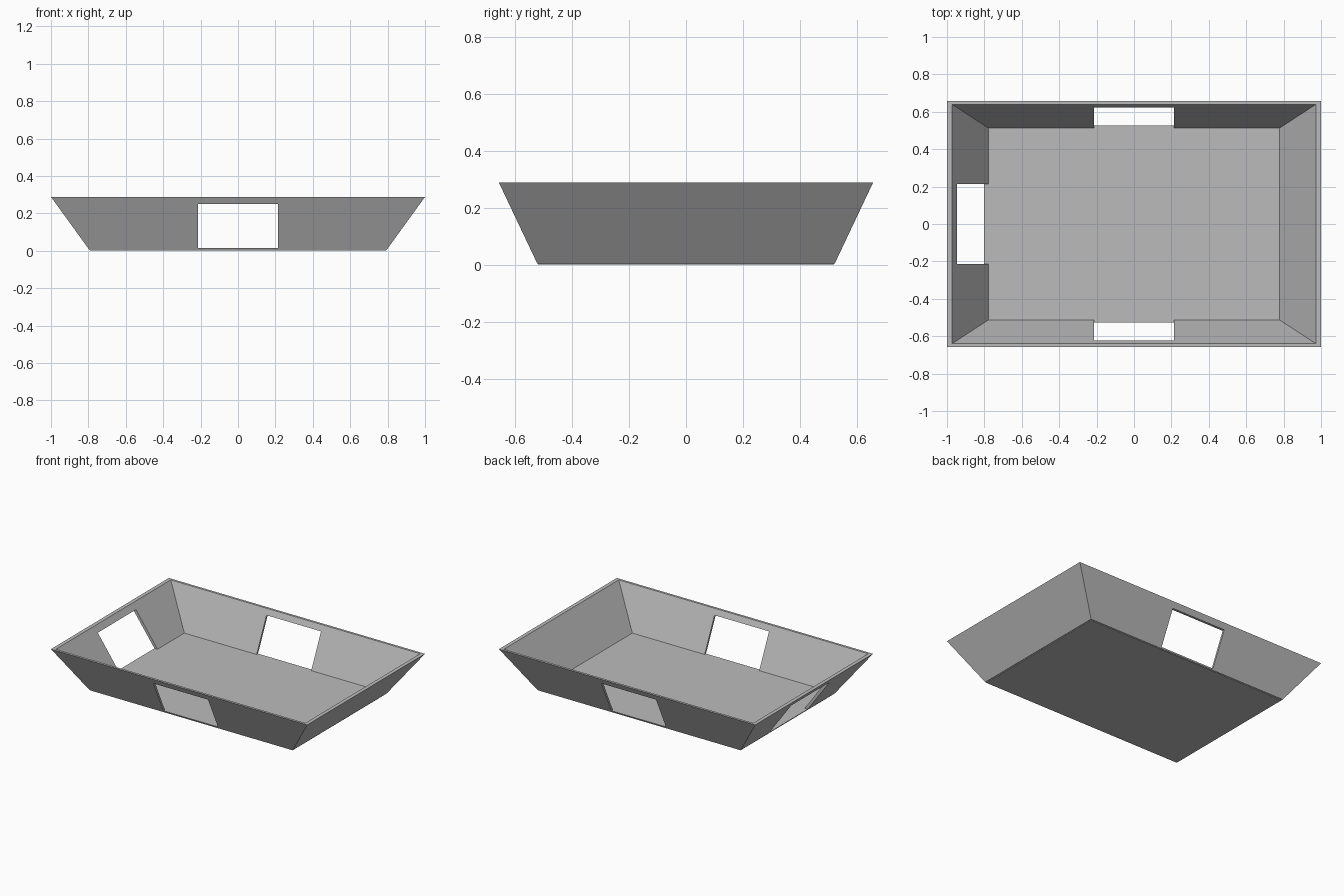
import bpy, bmesh

old = bpy.data.objects.get("Cube")
if old:
    bpy.data.objects.remove(old)

TOP, BASE, FLOOR = 0.288, 0.005, 0.014
OPEN_TOP, OPEN_HALF = 0.249, 0.213

grey = bpy.data.materials.new("plain_grey")
grey.use_nodes = True
grey.diffuse_color = (0.5, 0.5, 0.5, 1)
grey.node_tree.nodes["Principled BSDF"].inputs["Base Color"].default_value = grey.diffuse_color


def new_object(name, bm):
    mesh = bpy.data.meshes.new(name)
    bmesh.ops.recalc_face_normals(bm, faces=bm.faces)
    bm.to_mesh(mesh)
    bm.free()
    mesh.materials.append(grey)
    obj = bpy.data.objects.new(name, mesh)
    bpy.context.collection.objects.link(obj)
    return obj


def box(name, x0, x1, y0, y1, z0, z1):
    bm = bmesh.new()
    bmesh.ops.create_cube(bm, size=1)
    for v in bm.verts:
        v.co = (x1 if v.co.x > 0 else x0,
                y1 if v.co.y > 0 else y0,
                z1 if v.co.z > 0 else z0)
    return new_object(name, bm)


# Sloping walls: rectangular rings joined into a closed, hollow band
rings = [(0.795, 0.523, BASE), (1.0, 0.657, TOP),
         (0.973, 0.64, TOP), (0.771, 0.508, BASE)]
bm = bmesh.new()
loops = [[bm.verts.new((sx * x, sy * y, z))
          for sx, sy in ((-1, -1), (1, -1), (1, 1), (-1, 1))] for x, y, z in rings]
for a, b in zip(loops, loops[1:] + loops[:1]):
    for i in range(4):
        j = (i + 1) % 4
        bm.faces.new((a[i], a[j], b[j], b[i]))
walls = new_object("sloping_walls", bm)

# Openings through the front, back and right walls
h = OPEN_HALF
cutters = [box("long_wall_cutter", -h, h, -1, 1, FLOOR, OPEN_TOP),
           box("short_wall_cutter", -1.2, -0.5, -h, h, FLOOR, OPEN_TOP)]
bpy.context.view_layer.objects.active = walls
for cutter in cutters:
    cutter.hide_render = True
    mod = walls.modifiers.new("opening", "BOOLEAN")
    mod.operation = "DIFFERENCE"
    mod.solver = "EXACT"
    mod.object = cutter
    bpy.ops.object.modifier_apply(modifier=mod.name)
    bpy.data.objects.remove(cutter)

# Thin floor plate
box("floor_plate", -0.79, 0.79, -0.519, 0.519, 0, FLOOR)
